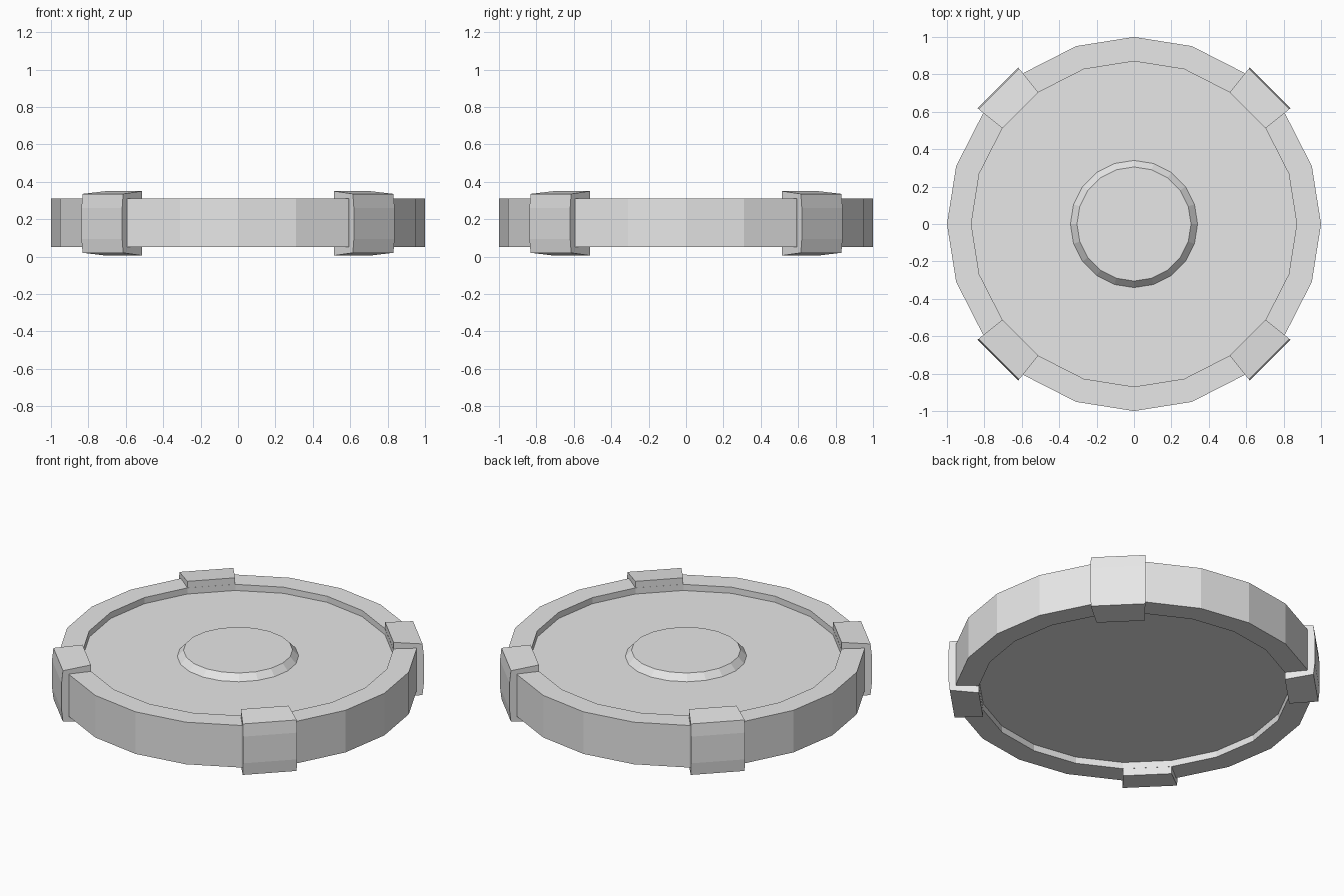
import bpy, bmesh
from math import cos, sin, pi, radians

cube = bpy.data.objects.get("Cube")
if cube:
    bpy.data.objects.remove(cube, do_unlink=True)

SIDES = 20
grey = bpy.data.materials.new("light grey")
grey.use_nodes = True
colour = (0.8, 0.8, 0.8, 1)
grey.diffuse_color = colour
grey.node_tree.nodes["Principled BSDF"].inputs["Base Color"].default_value = colour


def finish(name, bm):
    bmesh.ops.recalc_face_normals(bm, faces=bm.faces)
    mesh = bpy.data.meshes.new(name)
    bm.to_mesh(mesh)
    bm.free()
    mesh.materials.append(grey)
    obj = bpy.data.objects.new(name, mesh)
    bpy.context.collection.objects.link(obj)
    return obj


def lathe(name, profile):
    """Revolve an open (radius, z) profile and cap both ends."""
    bm = bmesh.new()
    rings = [[bm.verts.new((r * cos(2 * pi * i / SIDES), r * sin(2 * pi * i / SIDES), z))
              for i in range(SIDES)] for r, z in profile]
    for a, b in zip(rings, rings[1:]):
        for i in range(SIDES):
            j = (i + 1) % SIDES
            bm.faces.new((a[i], a[j], b[j], b[i]))
    bm.faces.new(rings[0])
    bm.faces.new(rings[-1])
    return finish(name, bm)


def clamp(name, angle):
    """C-shaped clip, slightly wider towards the outside."""
    profile = [(0.86, 0.31), (0.86, 0.35), (1.022, 0.335), (1.03, 0.26), (1.03, 0.095),
               (1.022, 0.02), (0.86, 0.005), (0.86, 0.05), (0.97, 0.05), (0.97, 0.31)]
    bm = bmesh.new()
    left, right = [[bm.verts.new((r, s * (0.136 + (r - 0.86) * 0.106), z)) for r, z in profile]
                   for s in (-1, 1)]
    bm.faces.new(left)
    bm.faces.new(right)
    for i in range(len(profile)):
        j = (i + 1) % len(profile)
        bm.faces.new((left[i], left[j], right[j], right[i]))
    obj = finish(name, bm)
    obj.rotation_euler.z = radians(angle)


# Rimmed disc, recessed above and below
lathe("rimmed_disc", [(0.87, 0.09), (0.87, 0.05), (1, 0.05), (1, 0.31), (0.87, 0.31), (0.87, 0.272)])

# Raised centre button with a sloped edge
lathe("centre_button", [(0.34, 0.26), (0.34, 0.272), (0.305, 0.31)])

# Four clips around the rim
for label, angle in (("back_left", 45), ("back_right", 135), ("front_right", 225), ("front_left", 315)):
    clamp(label + "_clip", angle)
